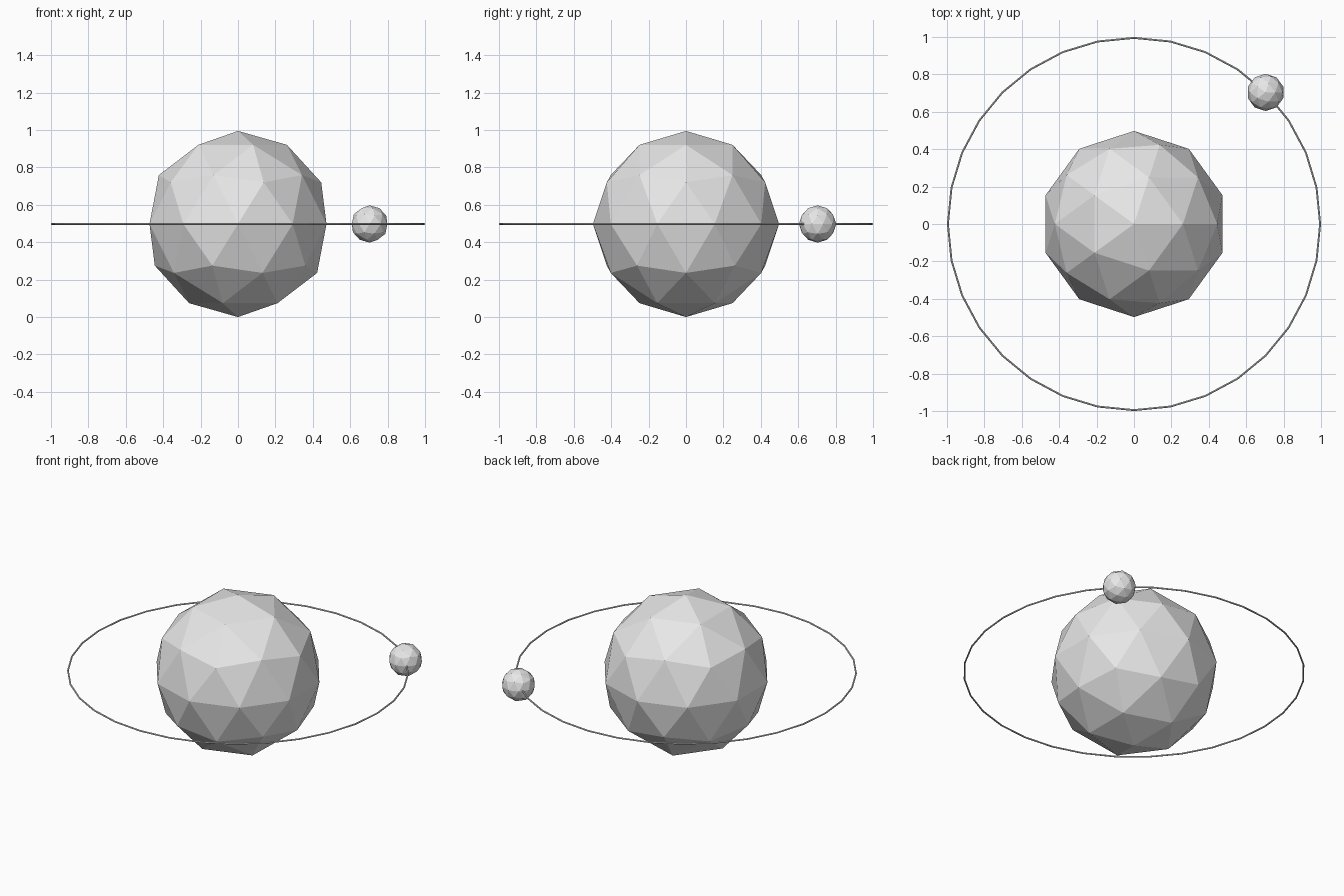
import bpy
import math

cube = bpy.data.objects.get("Cube")
if cube:
    bpy.data.objects.remove(cube, do_unlink=True)

PLANET_RADIUS = 0.4975
MOON_RADIUS = PLANET_RADIUS / 5
ORBIT_RADIUS = PLANET_RADIUS * 2
WIRE_RADIUS = 0.005
CENTRE_Z = PLANET_RADIUS

# Shared plain grey
grey = bpy.data.materials.new("light_grey")
grey.use_nodes = True
colour = (0.8, 0.8, 0.8, 1)
grey.diffuse_color = colour
grey.node_tree.nodes["Principled BSDF"].inputs["Base Color"].default_value = colour


def finish(name):
    """Name the active object and give it the grey material."""
    obj = bpy.context.object
    obj.name = name
    obj.data.name = name
    obj.data.materials.clear()
    obj.data.materials.append(grey)
    return obj


def faceted_ball(name, radius, x=0, y=0):
    bpy.ops.mesh.primitive_ico_sphere_add(
        subdivisions=2, radius=radius, location=(x, y, CENTRE_Z))
    return finish(name)


# Planet, and a moon sitting on the orbit at the back left
faceted_ball("planet", PLANET_RADIUS)
moon_offset = ORBIT_RADIUS * math.cos(math.radians(45))
faceted_ball("moon", MOON_RADIUS, moon_offset, moon_offset)

# Thin orbit wire
bpy.ops.mesh.primitive_torus_add(
    major_segments=32, minor_segments=8, major_radius=ORBIT_RADIUS,
    minor_radius=WIRE_RADIUS, location=(0, 0, CENTRE_Z))
finish("orbit_ring")
